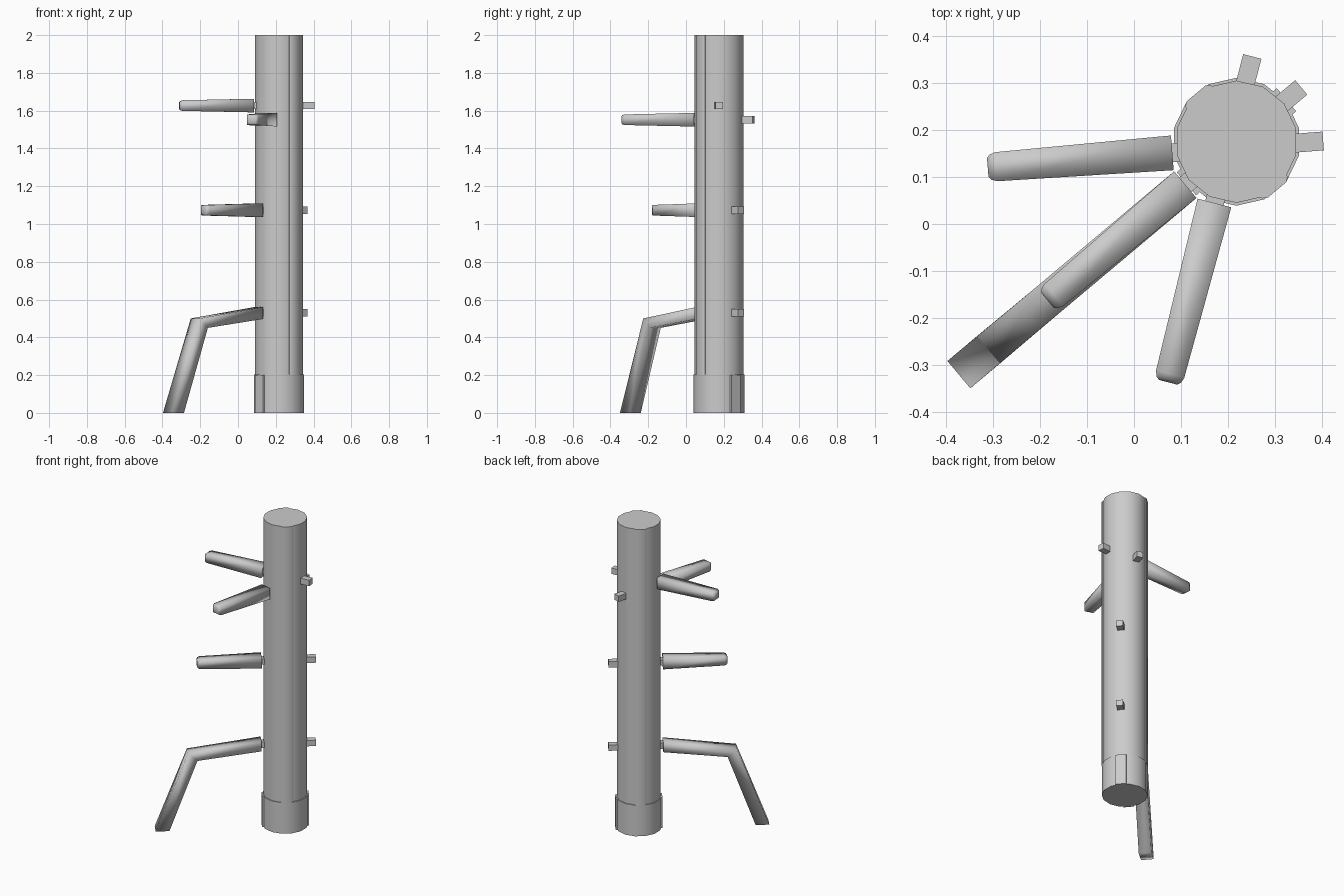
import bpy, bmesh, math
from mathutils import Vector

if "Cube" in bpy.data.objects:
    bpy.data.objects.remove(bpy.data.objects["Cube"], do_unlink=True)

wood = bpy.data.materials.new("grey_wood")
wood.use_nodes = True
GREY = (0.6, 0.6, 0.6, 1)
wood.diffuse_color = GREY
wood.node_tree.nodes["Principled BSDF"].inputs["Base Color"].default_value = GREY

CENTRE = Vector((0.218, 0.175, 0))
FACING = math.radians(220)          # direction the leg points
SPREAD = math.radians(35.5)         # upper arms splay to both sides


def ray(angle):
    return Vector((math.cos(angle), math.sin(angle), 0))


PIVOT = CENTRE + 0.022 * ray(FACING)


def finish(name, bm, angle):
    bmesh.ops.recalc_face_normals(bm, faces=bm.faces)
    mesh = bpy.data.meshes.new(name)
    bm.to_mesh(mesh)
    bm.free()
    mesh.materials.append(wood)
    obj = bpy.data.objects.new(name, mesh)
    bpy.context.collection.objects.link(obj)
    bpy.ops.object.select_all(action='DESELECT')
    obj.select_set(True)
    bpy.context.view_layer.objects.active = obj
    bpy.ops.object.shade_smooth_by_angle(angle=math.radians(angle))
    return obj


def drum(name, radius, low, high, sides=14):
    bm = bmesh.new()
    bmesh.ops.create_cone(bm, cap_ends=True, segments=sides, radius1=radius,
                          radius2=radius, depth=high - low)
    bmesh.ops.translate(bm, verts=bm.verts, vec=CENTRE + Vector((0, 0, (low + high) / 2)))
    return finish(name, bm, 50)


def beam(name, origin, angle, sections, smooth=100):
    """Loft of rectangles; section = (top reach, top z, bottom reach, bottom z, half width)."""
    out, side = ray(angle), ray(angle + math.pi / 2)
    bm = bmesh.new()
    rings = []
    for s1, z1, s2, z2, w in sections:
        rings.append([bm.verts.new(origin + out * s + side * k * w + Vector((0, 0, z)))
                      for s, z, k in ((s1, z1, -1), (s1, z1, 1), (s2, z2, 1), (s2, z2, -1))])
    for a, b in zip(rings, rings[1:]):
        for i in range(4):
            j = (i + 1) % 4
            bm.faces.new((a[i], a[j], b[j], b[i]))
    bm.faces.new(rings[0])
    bm.faces.new(rings[-1])
    return finish(name, bm, smooth)


def straight(z, *steps):
    # sections centred on one height, from (reach, half width, half height)
    return [(s, z + h, s, z - h, w) for s, w, h in steps]


# Post and its wider foot
drum("post", 0.13, 0.2, 2.0)
drum("post_base", 0.136, 0, 0.202)

# Raised strips down both flanks of the post, and on front and back of the base
for label, turn in (("left", 90), ("right", -90)):
    a = FACING + math.radians(turn)
    beam(label + "_strip", CENTRE, a,
         straight(1.1, (0.1, 0.036, 0.9), (0.127, 0.036, 0.9), (0.134, 0.026, 0.9)), 50)
for label, turn in (("front", 0), ("back", 180)):
    a = FACING + math.radians(turn)
    beam(label + "_base_plate", CENTRE, a,
         straight(0.1, (0.1, 0.032, 0.1), (0.139, 0.032, 0.1)), 50)

# Tapered arms, each with a peg running through the post
arms = (("upper_right_arm", PIVOT, -SPREAD, 1.627),
        ("upper_left_arm", PIVOT, SPREAD, 1.552),
        ("middle_arm", CENTRE, 0, 1.073))
for name, origin, turn, z in arms:
    near = 0.022 if origin is PIVOT else 0
    a = FACING + turn
    beam(name, origin, a, straight(
        z, (0.142 - near, 0.037, 0.036), (0.507 - near / 2, 0.031, 0.028),
        (0.519 - near / 2, 0.027, 0.024), (0.525 - near / 2, 0.02, 0.017)))
    beam(name + "_peg", origin, a, straight(
        z, (-0.18 - near, 0.02, 0.019), (0.16 - near, 0.02, 0.019)), 50)

# Bent leg and its peg
beam("leg", CENTRE, FACING, [(0.143, 0.56, 0.143, 0.497, 0.037),
                             (0.58, 0.5, 0.524, 0.45, 0.037),
                             (0.771, 0, 0.69, 0, 0.038)])
beam("leg_peg", CENTRE, FACING, straight(0.53, (-0.18, 0.02, 0.019), (0.16, 0.02, 0.019)), 50)
